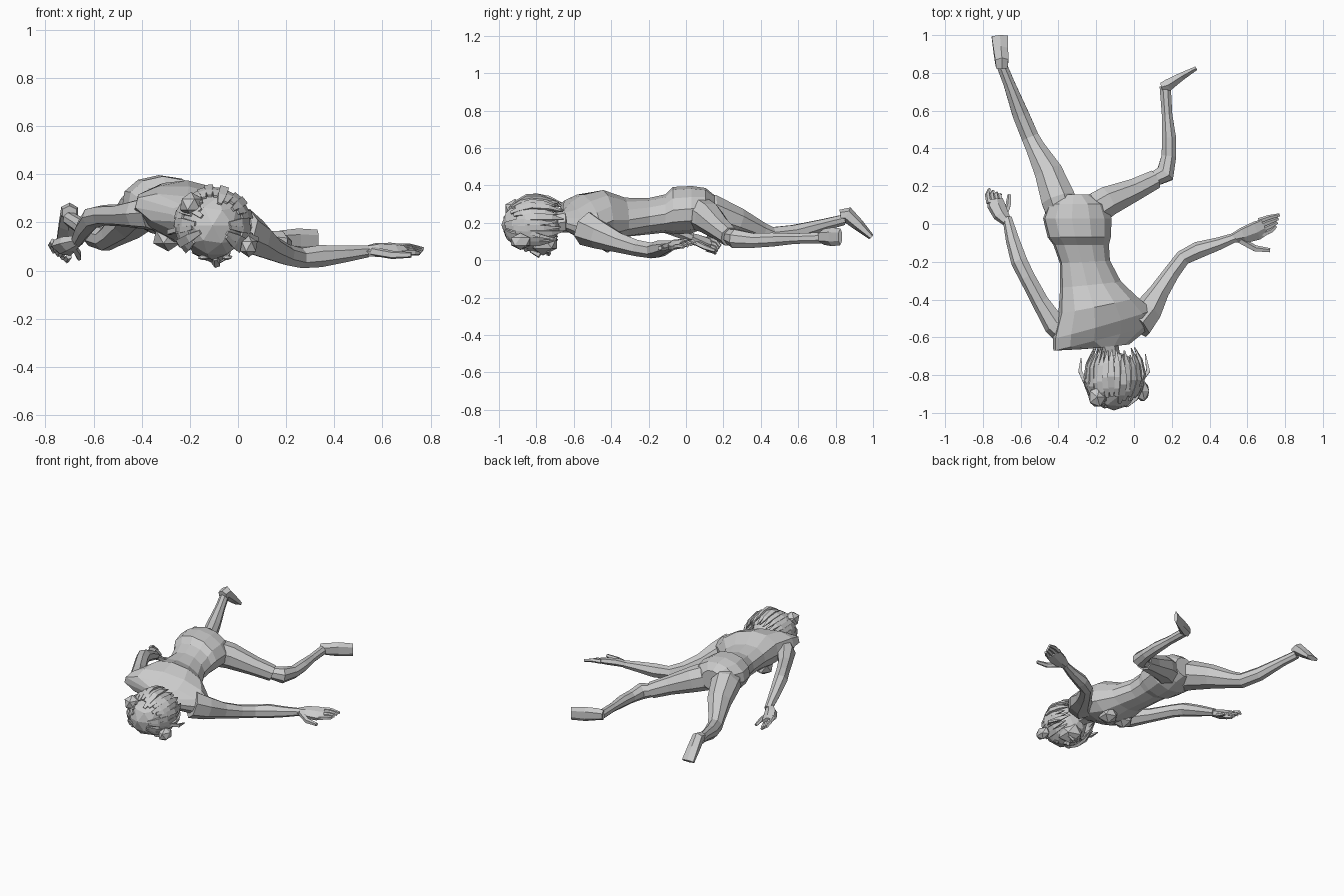
import bpy, bmesh, math, random
from mathutils import Vector, Matrix
random.seed(4)


def make(name, bm):
    bmesh.ops.recalc_face_normals(bm, faces=bm.faces[:])
    me = bpy.data.meshes.new(name)
    bm.to_mesh(me)
    bm.free()
    ob = bpy.data.objects.new(name, me)
    bpy.context.collection.objects.link(ob)
    return ob


def skin(name, rings):
    """Bridge closed rings of points and cap both ends."""
    bm = bmesh.new()
    rows = [[bm.verts.new(p) for p in r] for r in rings]
    n = len(rows[0])
    for a, b in zip(rows, rows[1:]):
        for i in range(n):
            bm.faces.new((a[i], a[(i + 1) % n], b[(i + 1) % n], b[i]))
    bm.faces.new(rows[0])
    bm.faces.new(rows[-1])
    return make(name, bm)


def limb(name, pts, n=7, up=(0, 0, 1)):
    """Tapered tube; each point is x, y, z, half width, half height."""
    P = [Vector(p[:3]) for p in pts]
    rings = []
    for i, p in enumerate(pts):
        t = (P[min(i + 1, len(P) - 1)] - P[max(i - 1, 0)]).normalized()
        s = t.cross(Vector(up)).normalized()
        u = s.cross(t)
        rings.append([P[i] + s * p[3] * math.cos(a) + u * p[-1] * math.sin(a)
                      for a in (2 * math.pi * (k + .5) / n for k in range(n))])
    return skin(name, rings)


def ball(name, c, r, sub=1):
    bm = bmesh.new()
    M = Matrix.Translation(c) @ Matrix.Diagonal((*r, 1))
    bmesh.ops.create_icosphere(bm, subdivisions=sub, radius=1, matrix=M)
    return make(name, bm)


# Torso: y, centre x, centre z, half width, half height, roll, yaw slope
torso = [(.155, -.31, .275, .08, .07, -.15, 0),
         (.105, -.30, .28, .155, .105, -.15, 0),
         (.03, -.30, .27, .185, .125, -.15, 0),
         (-.07, -.29, .265, .17, .125, -.18, 0),
         (-.11, -.28, .25, .15, .10, -.2, 0),
         (-.20, -.26, .235, .135, .095, -.2, .05),
         (-.32, -.23, .23, .165, .10, -.25, .1),
         (-.43, -.19, .23, .215, .14, -.25, .2),
         (-.53, -.165, .22, .275, .12, -.25, .28),
         (-.60, -.16, .215, .28, .08, -.25, .26),
         (-.65, -.15, .215, .13, .05, -.25, .1)]
rings = []
for y, cx, cz, rx, rz, roll, yaw in torso:
    ring = []
    for k in range(12):
        a = math.tau * (k + .5) / 12
        dx, dz = rx * math.cos(a), rz * math.sin(a)
        ring.append((cx + dx * math.cos(roll) - dz * math.sin(roll), y + yaw * dx,
                     cz + dx * math.sin(roll) + dz * math.cos(roll)))
    rings.append(ring)
skin("torso", rings)
for side, c in (("left", (-.29, -.46, .14)), ("right", (-.13, -.42, .10))):
    ball(side + "_chest", c, (.07, .07, .06))

# Legs
limb("left_leg", [(-.36, .0, .27, .085), (-.40, .13, .26, .098), (-.45, .27, .205, .08),
                  (-.52, .40, .15, .055), (-.55, .46, .13, .05), (-.60, .58, .145, .047),
                  (-.66, .74, .19, .033), (-.70, .84, .215, .03)], 8)
limb("right_leg", [(-.25, .05, .26, .095), (-.14, .12, .225, .085), (0, .18, .17, .064),
                   (.11, .235, .125, .054)], 8)
limb("right_shin", [(.08, .225, .13, .04), (.165, .265, .115, .054), (.185, .36, .105, .042),
                    (.185, .46, .11, .04), (.175, .58, .115, .03), (.165, .73, .12, .032)], 8)

# Feet
limb("left_foot", [(-.70, .825, .24, .034, .03), (-.70, .86, .245, .04, .042),
                   (-.705, .92, .19, .045, .032), (-.71, .99, .125, .05, .016)], 6, (0, 1, 1))
limb("right_foot", [(.145, .725, .125, .026, .035), (.18, .735, .125, .036, .042),
                    (.25, .78, .125, .024, .05), (.33, .825, .125, .012, .045)], 6)

# Arms
limb("left_arm", [(-.36, -.57, .24, .075), (-.42, -.53, .235, .062), (-.495, -.41, .23, .047),
                  (-.565, -.28, .23, .044), (-.605, -.20, .22, .046), (-.64, -.09, .175, .038),
                  (-.67, .03, .12, .026)])
limb("right_arm", [(.01, -.53, .17, .095), (.075, -.46, .135, .078), (.135, -.36, .095, .055),
                   (.20, -.26, .065, .045), (.26, -.18, .052, .043), (.34, -.14, .06, .047),
                   (.45, -.105, .07, .035), (.54, -.07, .08, .025)])

# Hands
limb("left_palm", [(-.67, .01, .125, .026, .024), (-.705, .05, .11, .045, .032),
                   (-.73, .10, .095, .052, .03), (-.735, .13, .09, .045, .022)], 6, (.5, 0, 1))
limb("right_palm", [(.52, -.075, .08, .024, .022), (.58, -.06, .085, .048, .026),
                    (.65, -.035, .085, .057, .024), (.69, -.015, .085, .05, .018)], 6, (.2, -.4, 1))
for i in range(4):
    o = i - 1.5
    limb(f"left_finger_{i}", [(-.735 + o * .022, .11, .09 - o * .02, .014),
                              (-.745 + o * .021, .155, .075 - o * .02, .013),
                              (-.735 + o * .02, .185 - .01 * i, .055 - o * .014, .008)], 5)
    limb(f"right_finger_{i}", [(.67 + o * .006, -.02 - o * .024, .085 - o * .008, .015),
                               (.72 + o * .006, 0 - o * .022, .088 - o * .008, .014),
                               (.77 - .006 * i, .018 - o * .02, .08 - o * .006, .009)], 5)
limb("left_thumb", [(-.685, .04, .10, .016), (-.665, .10, .07, .015), (-.66, .155, .05, .01)], 5)
limb("right_thumb", [(.56, -.085, .08, .02), (.64, -.13, .065, .018), (.72, -.14, .065, .012)], 5)

# Neck and head, face turned down
limb("neck", [(-.15, -.62, .21, .065), (-.13, -.69, .20, .055), (-.11, -.77, .18, .06)])
head = Vector((-.105, -.825, .18))
ball("skull", head, (.13, .155, .135), 2)
ball("jaw", head + Vector((.01, .06, -.085)), (.085, .09, .07))
limb("nose", [(-.095, -.83, .05, .01), (-.09, -.79, .03, .02), (-.09, -.77, .06, .012)], 5)
for side, s in (("left", -1), ("right", 1)):
    ball(side + "_eye", head + Vector((.01 + s * .05, -.03, -.125)), (.024, .013, .012))
    ball(side + "_ear", head + Vector((s * .13, .03, -.04)), (.02, .035, .03))
limb("lips", [(-.125, -.735, .05, .008), (-.09, -.735, .035, .014), (-.055, -.735, .05, .008)], 5)

# Hair: cap, buns and flat pointed locks sweeping from crown to nape
ball("hair_cap", head + Vector((0, -.012, .008)), (.142, .15, .14), 2)
ball("upper_bun", (-.195, -.915, .275), (.052, .06, .052))
ball("side_bun", (.045, -.885, .10), (.04, .06, .045))
for i in range(24):
    a = math.radians(-40 + 260 * i / 23)
    start = random.uniform(-1.2, -.5)
    end = random.uniform(.55, .85)
    flare = random.uniform(1.0, 1.14)
    pts = []
    for j in range(5):
        b = start + (end - start) * j / 4
        q = (flare if j > 1 else 1.02) * max(math.cos(b), .62 if b > 0 else .3)
        pts.append((head.x + .145 * q * math.cos(a),
                    head.y + (.16 if b < 0 else .24) * math.sin(b),
                    head.z + .008 + .142 * q * math.sin(a),
                    (.012, .024, .026, .02, .004)[j], (.006, .014, .015, .012, .003)[j]))
    limb(f"hair_lock_{i}", pts, 4, (math.cos(a), 0, math.sin(a)))
limb("loose_lock_left", [(-.25, -.86, .17, .014), (-.285, -.78, .16, .014), (-.28, -.71, .15, .004)], 4)
limb("loose_lock_right", [(.03, -.84, .15, .014), (.075, -.78, .13, .014), (.06, -.69, .11, .004)], 4)
